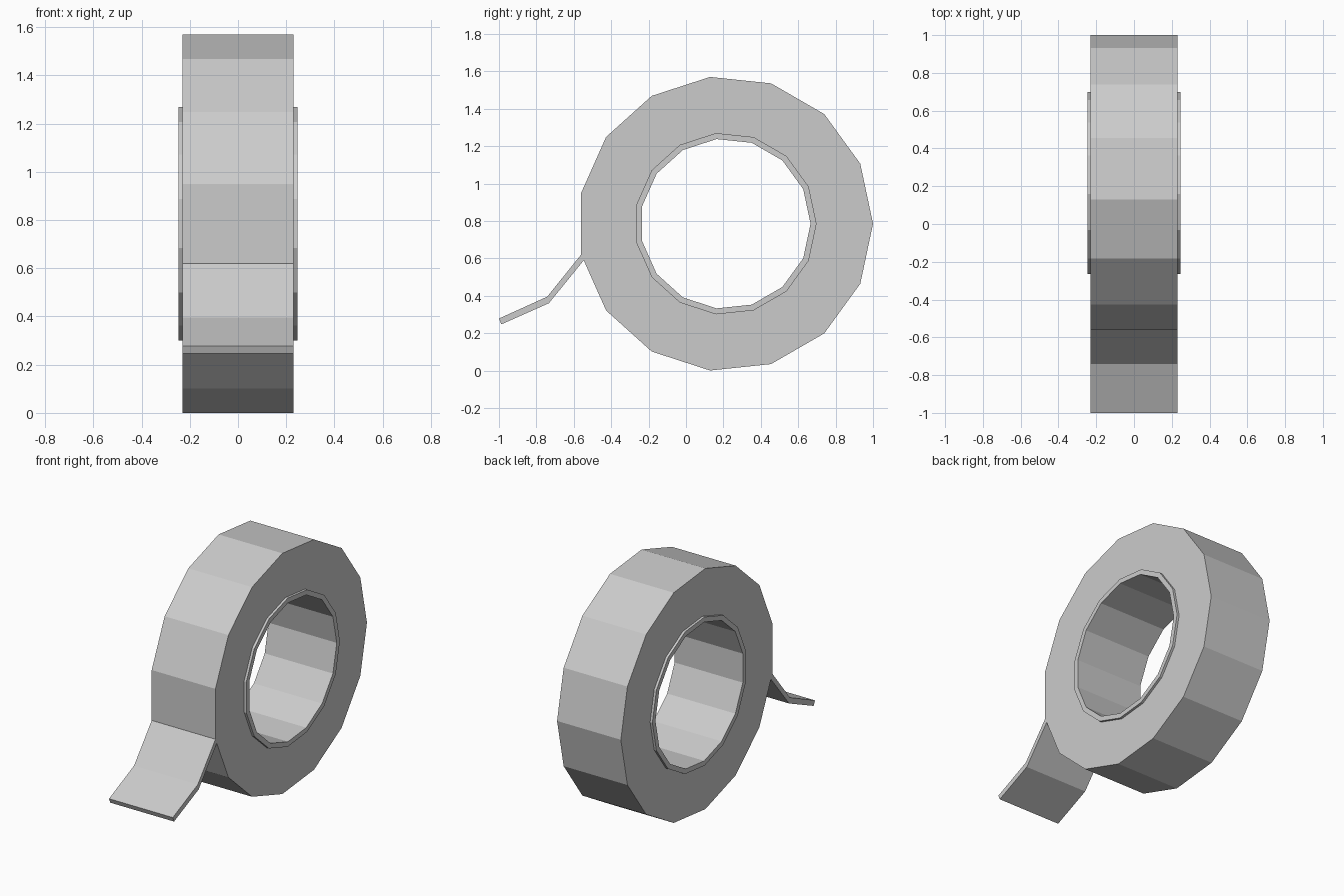
import bpy, bmesh
from math import cos, sin, tau

if "Cube" in bpy.data.objects:
    bpy.data.objects.remove(bpy.data.objects["Cube"])

SIDES = 15
CY, CZ = 0.211, 0.785      # roll axis position


def make_object(name, bm):
    bmesh.ops.recalc_face_normals(bm, faces=bm.faces)
    mesh = bpy.data.meshes.new(name)
    bm.to_mesh(mesh)
    bm.free()
    obj = bpy.data.objects.new(name, mesh)
    bpy.context.collection.objects.link(obj)
    return obj


def ring(name, r_out, r_in, half):
    """Flat-faced tube around the x axis."""
    bm = bmesh.new()
    section = [(r_out, -half), (r_out, half), (r_in, half), (r_in, -half)]
    loops = []
    for i in range(SIDES):
        a = tau * i / SIDES
        loops.append([bm.verts.new((x, CY + r * cos(a), CZ + r * sin(a)))
                      for r, x in section])
    for i in range(SIDES):
        a, b = loops[i], loops[(i + 1) % SIDES]
        for j in range(4):
            k = (j + 1) % 4
            bm.faces.new((a[j], a[k], b[k], b[j]))
    return make_object(name, bm)


def strip(name, top, bottom, half):
    """Bent band whose side profile is given in (y, z)."""
    bm = bmesh.new()
    loops = []
    for t, b in zip(top, bottom):
        loops.append([bm.verts.new((x, *p)) for x, p in
                      ((-half, t), (half, t), (half, b), (-half, b))])
    for a, b in zip(loops, loops[1:]):
        for j in range(4):
            k = (j + 1) % 4
            bm.faces.new((a[j], a[k], b[k], b[j]))
    bm.faces.new(loops[0])
    bm.faces.new(loops[-1])
    return make_object(name, bm)


# Wound tape
ring("tape_roll", 0.789, 0.487, 0.23)

# Core tube, slightly wider than the tape
ring("core", 0.487, 0.455, 0.246)

# Loose end peeling off the roll
strip("tape_end",
      [(-0.56, 0.621), (-0.742, 0.395), (-1.0, 0.278)],
      [(-0.546, 0.59), (-0.733, 0.36), (-0.987, 0.247)], 0.23)
